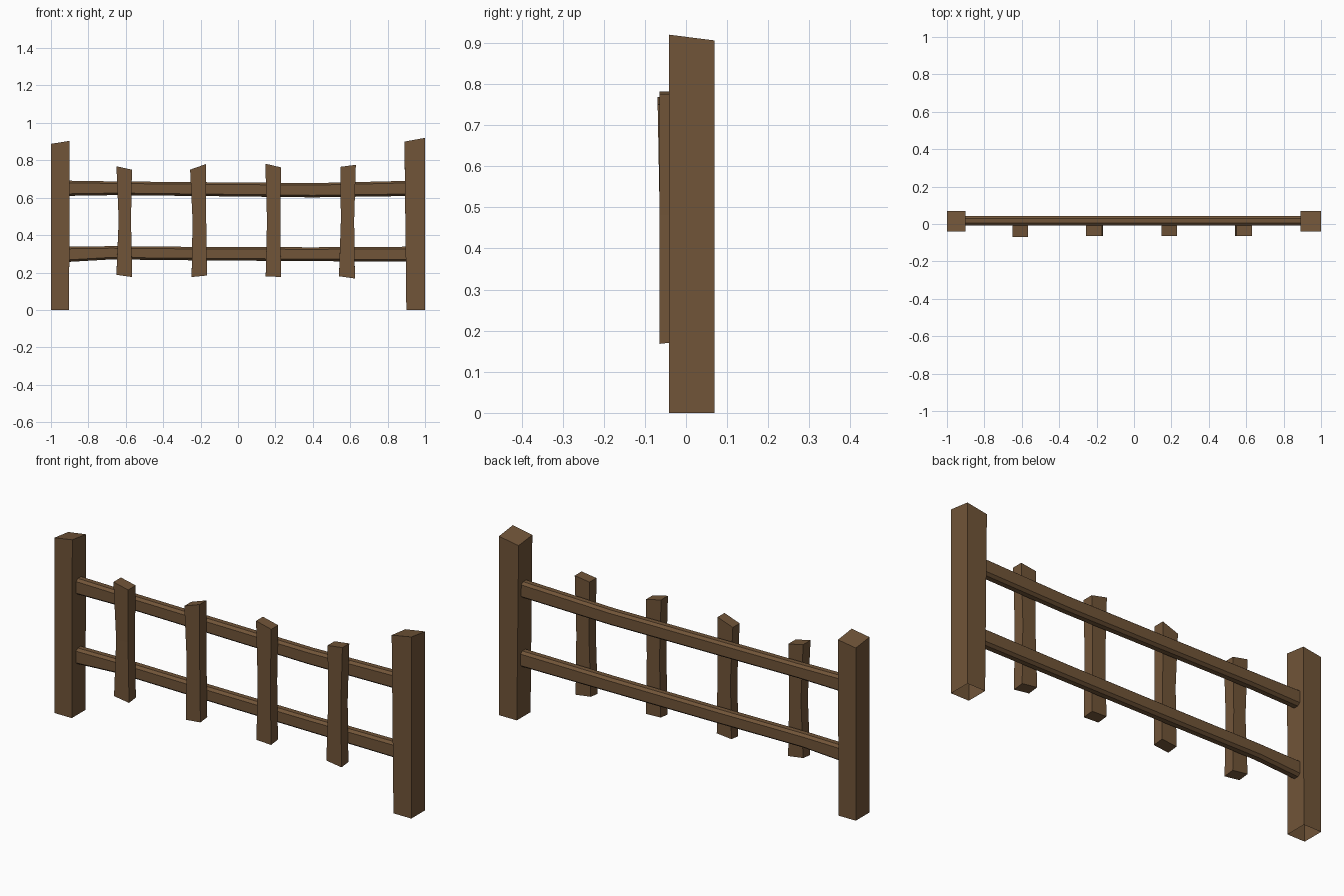
import bpy, bmesh

if "Cube" in bpy.data.objects:
    bpy.data.objects.remove(bpy.data.objects["Cube"])

wood = bpy.data.materials.new("brown_wood")
wood.diffuse_color = (0.165, 0.09, 0.04, 1)
wood.use_nodes = True
wood.node_tree.nodes["Principled BSDF"].inputs["Base Color"].default_value = wood.diffuse_color


def loft(name, rings, cap_start=True):
    """Skin a list of equal-length rings into one flat-shaded part."""
    bm = bmesh.new()
    loops = [[bm.verts.new(p) for p in ring] for ring in rings]
    n = len(loops[0])
    for a, b in zip(loops, loops[1:]):
        for i in range(n):
            j = (i + 1) % n
            bm.faces.new((a[i], a[j], b[j], b[i]))
    if cap_start:
        bm.faces.new(loops[0][::-1])
    bm.faces.new(loops[-1])
    bmesh.ops.recalc_face_normals(bm, faces=bm.faces)
    me = bpy.data.meshes.new(name)
    bm.to_mesh(me)
    bm.free()
    me.materials.append(wood)
    ob = bpy.data.objects.new(name, me)
    bpy.context.collection.objects.link(ob)
    return ob


def quad(x0, x1, y0, y1, zs):
    """Four-cornered ring; zs gives the height of each corner."""
    return [(x, y, z) for (x, y), z in
            zip(((x0, y0), (x1, y0), (x1, y1), (x0, y1)), zs)]


# End posts: open underneath, slanted tops
YF, YB = -0.041, 0.069
loft("left_post", [quad(-1, -0.903, YF, YB, [0] * 4),
                   quad(-1, -0.9, YF, YB, (0.888, 0.904, 0.89, 0.875))], False)
loft("right_post", [quad(0.9, 1, YF, YB, [0] * 4),
                    quad(0.89, 1, YF, YB, (0.9, 0.92, 0.906, 0.888))], False)


# Horizontal rails: chamfered section, slightly wavy along x
def rail(name, stations):
    rings = []
    for x, z0, z1 in stations:
        y0, y1, cy, cz = -0.009, 0.044, 0.014, 0.011
        rings.append([(x, y, z) for y, z in (
            (y0, z0 + cz), (y0 + cy, z0), (y1 - cy, z0), (y1, z0 + cz),
            (y1, z1 - cz), (y1 - cy, z1), (y0 + cy, z1), (y0, z1 - cz))])
    loft(name, rings)


rail("upper_rail", [(-0.905, 0.610, 0.691), (-0.65, 0.614, 0.687),
                    (-0.2, 0.609, 0.683), (0.4, 0.602, 0.678), (0.9, 0.609, 0.69)])
rail("lower_rail", [(-0.905, 0.257, 0.338), (-0.68, 0.270, 0.341),
                    (-0.2, 0.265, 0.337), (0.4, 0.261, 0.335), (0.9, 0.258, 0.338)])

# Pickets: (bottom x0, x1, z0, z1), (middle x0, x1), (top x0, x1, z0, z1)
pickets = [
    ((-0.65, -0.566, 0.188, 0.176), (-0.638, -0.572), (-0.65, -0.567, 0.768, 0.75)),
    ((-0.248, -0.166, 0.176, 0.184), (-0.243, -0.17), (-0.256, -0.171, 0.75, 0.78)),
    ((0.148, 0.23, 0.18, 0.176), (0.155, 0.226), (0.146, 0.231, 0.782, 0.762)),
    ((0.54, 0.625, 0.18, 0.168), (0.55, 0.621), (0.547, 0.63, 0.765, 0.776)),
]
PF, PB = -0.064, -0.009
for k, (b, m, t) in enumerate(pickets, 1):
    lean = 0.005 if k == 1 else 0.0
    loft(f"picket_{k}", [
        quad(b[0], b[1], PF, PB, (b[2], b[3], b[3] + 0.006, b[2] + 0.006)),
        quad(m[0], m[1], PF, PB, [0.48] * 4),
        quad(t[0], t[1], PF - lean, PB, (t[2], t[3], t[3], t[2]))])
